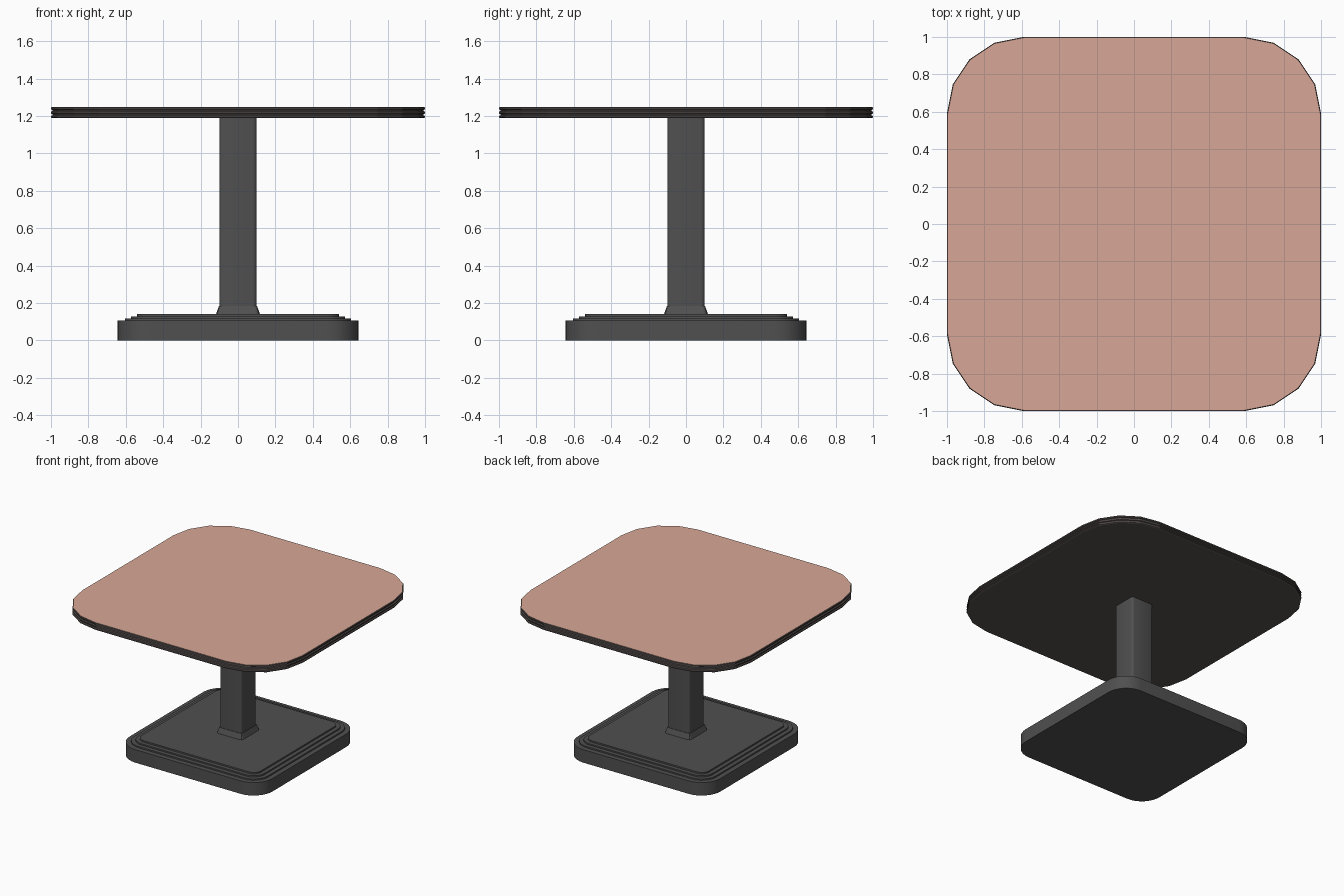
import bpy, bmesh
from math import sin, cos, pi

if "Cube" in bpy.data.objects:
    bpy.data.objects.remove(bpy.data.objects["Cube"])


def material(name, rgb):
    m = bpy.data.materials.new(name)
    m.diffuse_color = (*rgb, 1)
    m.use_nodes = True
    m.node_tree.nodes["Principled BSDF"].inputs["Base Color"].default_value = m.diffuse_color
    return m


def outline(half, radius, seg):
    """Rounded square as a list of xy points."""
    c = half - radius
    pts = []
    for k, (sx, sy) in enumerate([(1, 1), (-1, 1), (-1, -1), (1, -1)]):
        for i in range(seg + 1):
            a = (k + i / seg) * pi / 2
            pts.append((sx * c + radius * cos(a), sy * c + radius * sin(a)))
    return pts


def loft(name, profile, half, radius, seg, mat, top_mat=None):
    """Stack rounded squares; profile is (inset, z) from bottom to top."""
    bm = bmesh.new()
    rings = [[bm.verts.new((x, y, z)) for x, y in outline(half - d, radius - d, seg)]
             for d, z in profile]
    n = len(rings[0])
    for a, b in zip(rings, rings[1:]):
        for i in range(n):
            j = (i + 1) % n
            bm.faces.new((a[i], a[j], b[j], b[i]))
    bm.faces.new(rings[0][::-1])
    cap = bm.faces.new(rings[-1])
    mesh = bpy.data.meshes.new(name)
    mesh.materials.append(mat)
    if top_mat:
        mesh.materials.append(top_mat)
        cap.material_index = 1
    bm.to_mesh(mesh)
    bm.free()
    ob = bpy.data.objects.new(name, mesh)
    bpy.context.collection.objects.link(ob)
    return ob


dark = material("dark_metal", (0.08, 0.08, 0.08))
edge = material("edge_trim", (0.10, 0.085, 0.08))
salmon = material("salmon_top", (0.68, 0.39, 0.31))

# Tabletop with three ridges around the rim
ridges = []
for z0, z1 in [(1.188, 1.204), (1.21, 1.226), (1.232, 1.248)]:
    ridges += [(0.008, z0), (0, z0 + 0.004), (0, z1 - 0.004), (0.008, z1)]
ridges[-1] = (0.004, 1.249)
loft("tabletop", ridges, 1.0, 0.41, 4, edge, salmon)

# Stepped base plate
loft("base", [(0, 0), (0, 0.106), (0.04, 0.106), (0.04, 0.117), (0.073, 0.117),
              (0.073, 0.128), (0.105, 0.128), (0.105, 0.14)], 0.645, 0.17, 8, dark)

# Column and its flared collar
loft("column", [(0, 0.13), (0, 1.19)], 0.1, 0.02, 3, dark)
loft("collar", [(0, 0.135), (0.018, 0.183), (0.022, 0.185)], 0.12, 0.026, 2, dark)

# Smooth the rounded base and column corners, keeping steps sharp
for name in ("base", "column"):
    ob = bpy.data.objects[name]
    bpy.ops.object.select_all(action='DESELECT')
    ob.select_set(True)
    bpy.context.view_layer.objects.active = ob
    bpy.ops.object.shade_smooth_by_angle(angle=0.6)
